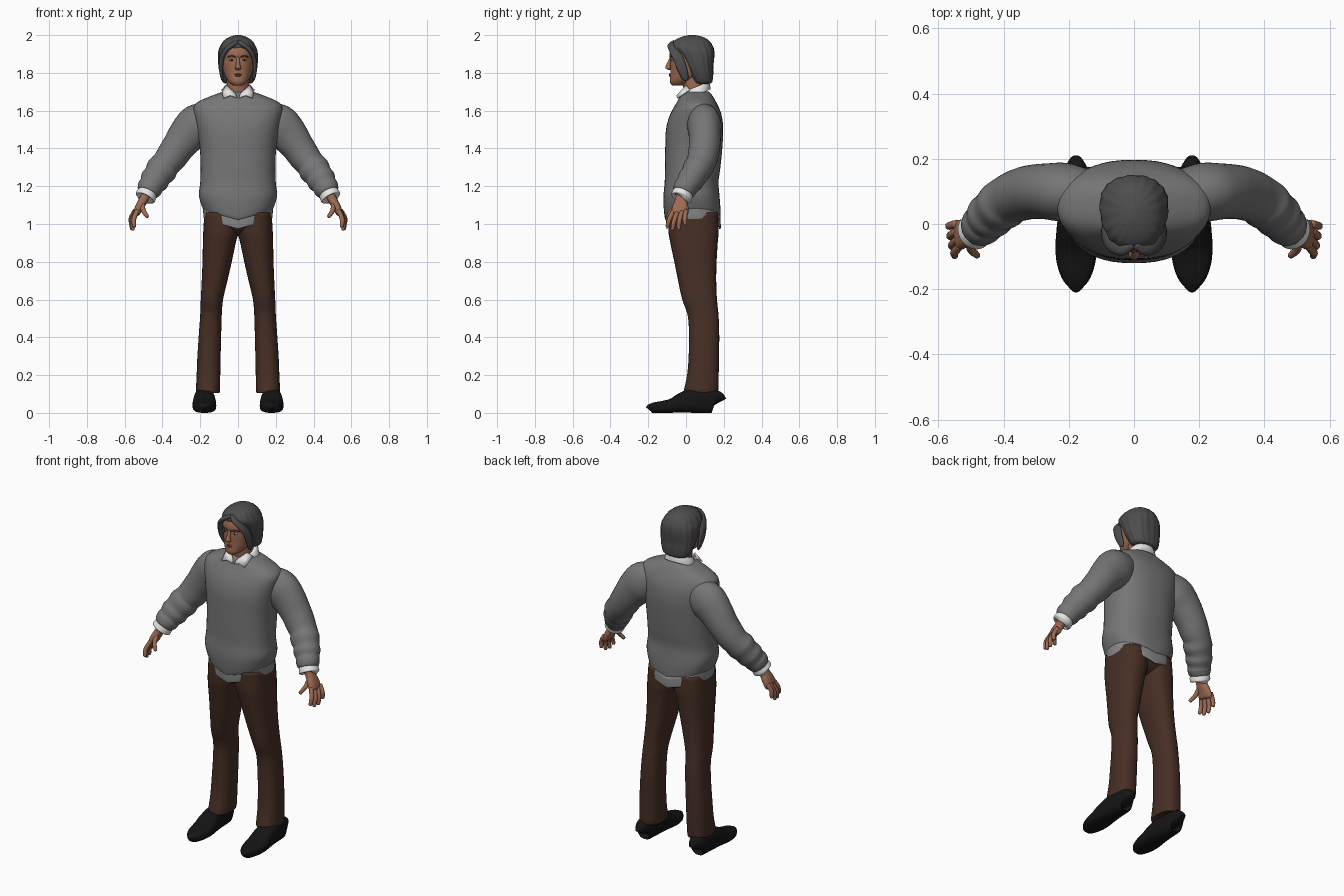
import bpy, bmesh, math
from mathutils import Vector


def material(name, r, g, b):
    m = bpy.data.materials.new(name)
    m.diffuse_color = (r, g, b, 1)
    return m


WOOL = material("grey wool", .18, .18, .18)
TAIL = material("pale grey cloth", .25, .25, .25)
WHITE = material("white cotton", .8, .8, .79)
BROWN = material("brown cloth", .062, .028, .018)
SKIN = material("skin", .34, .145, .085)
LIP = material("lips", .22, .075, .05)
HAIR = material("dark grey hair", .075, .075, .075)
BLACK = material("black leather", .007, .007, .007)
EYE = material("eye white", .45, .38, .33)


def finish(name, bm, mat, mirror=False):
    bmesh.ops.recalc_face_normals(bm, faces=bm.faces)
    me = bpy.data.meshes.new(name)
    bm.to_mesh(me)
    bm.free()
    for p in me.polygons:
        p.use_smooth = True
    ob = bpy.data.objects.new(name, me)
    bpy.context.collection.objects.link(ob)
    me.materials.append(mat)
    if mirror:
        mod = ob.modifiers.new("mirror", 'MIRROR')
        mod.use_mirror_merge = False
    return ob


def spline(rows, steps):
    """Catmull-Rom through rows of (x, y, z, ru, rv)."""
    out = []
    for i in range(len(rows) - 1):
        a, b, c, d = (rows[max(i - 1, 0)], rows[i], rows[i + 1],
                      rows[min(i + 2, len(rows) - 1)])
        for s in range(steps):
            t = s / steps
            out.append([.5 * (2 * q + (r - p) * t + (2 * p - 5 * q + 4 * r - w) * t * t
                              + (3 * q - p - 3 * r + w) * t ** 3)
                        for p, q, r, w in zip(a, b, c, d)])
    return out + [list(rows[-1])]


def loft(name, rows, mat, n=32, p=2.0, follow=False, ref=(0, 1, 0),
         mirror=False, warp=None, ripple=(0, 0), steps=4):
    """Skin superellipse rings; horizontal, or square to the path if follow."""
    rows = spline(rows, steps)
    bm = bmesh.new()
    rings = []
    for i, r in enumerate(rows):
        c = Vector(r[:3])
        t = Vector((0, 0, 1))
        if follow:
            t = (Vector(rows[min(i + 1, len(rows) - 1)][:3])
                 - Vector(rows[max(i - 1, 0)][:3])).normalized()
        v = Vector(ref)
        v = (v - t * v.dot(t)).normalized()
        u = v.cross(t)
        ring = []
        for k in range(n):
            a = 2 * math.pi * k / n
            ca, sa = math.cos(a), math.sin(a)
            g = 1 + ripple[0] * math.sin(ripple[1] * a + 9 * r[2])
            x = math.copysign(abs(ca) ** (2 / p), ca) * max(r[3], .001) * g
            y = math.copysign(abs(sa) ** (2 / p), sa) * max(r[4], .001) * g
            co = c + u * x + v * y
            ring.append(bm.verts.new(warp(co) if warp else co))
        rings.append(ring)
    for a, b in zip(rings, rings[1:]):
        for k in range(n):
            bm.faces.new((a[k], a[(k + 1) % n], b[(k + 1) % n], b[k]))
    bm.faces.new(rings[0])
    bm.faces.new(rings[-1])
    return finish(name, bm, mat, mirror)


def slab(z, front, back, half, cx=0):
    return (cx, (front + back) / 2, z, half, (back - front) / 2)


def span(z, front, back, x0, x1):
    return slab(z, front, back, (x1 - x0) / 2, (x0 + x1) / 2)


def ball(name, loc, scale, mat, mirror=True):
    bm = bmesh.new()
    bmesh.ops.create_uvsphere(bm, u_segments=16, v_segments=10, radius=1)
    for v in bm.verts:
        v.co = Vector(loc) + Vector([a * b for a, b in zip(v.co, scale)])
    return finish(name, bm, mat, mirror)


def hem_dip(co):
    # lower the hem towards the middle of the front and back
    k = max(0, min(1, (1.2 - co.z) / .12))
    co.z -= .055 * k * max(0, 1 - abs(co.x) / .2)
    return co


# Sweater body and the cloth tail below it
loft("sweater_body", [slab(*r) for r in [
    (1.075, -.095, .165, .172), (1.08, -.11, .18, .183), (1.12, -.118, .182, .2),
    (1.16, -.12, .178, .207), (1.22, -.113, .172, .2), (1.3, -.112, .182, .198),
    (1.4, -.11, .192, .202), (1.5, -.106, .197, .216), (1.57, -.088, .19, .23),
    (1.615, -.066, .175, .235), (1.645, -.048, .16, .215), (1.675, -.033, .143, .15),
    (1.698, -.012, .125, .085), (1.702, 0, .11, .06)]],
    WOOL, n=48, p=2.35, warp=hem_dip)
loft("sweater_hem", [slab(*r) for r in [
    (1.03, -.098, .175, .173), (1.034, -.104, .184, .181), (1.09, -.108, .182, .186)]],
    TAIL, n=48, p=2.3, warp=hem_dip)

# Sleeves with soft folds towards the cuff
loft("sleeves", [
    (.14, .09, 1.555, .09, .075), (.21, .097, 1.525, .112, .09),
    (.265, .1, 1.475, .102, .086), (.315, .098, 1.41, .088, .083),
    (.355, .088, 1.352, .083, .08), (.385, .075, 1.315, .077, .076),
    (.405, .058, 1.287, .084, .077), (.427, .04, 1.256, .074, .07),
    (.442, .024, 1.232, .077, .071), (.457, .008, 1.207, .066, .063),
    (.467, -.004, 1.19, .067, .063), (.48, -.016, 1.166, .056, .056),
    (.482, -.018, 1.162, .04, .04)], WOOL, follow=True, mirror=True)
loft("shirt_cuffs", [(.475, -.012, 1.175, .05, .052), (.486, -.021, 1.151, .055, .056),
                     (.493, -.026, 1.138, .053, .054), (.494, -.027, 1.136, .03, .035)],
     WHITE, follow=True, mirror=True)

# Hands
loft("palms", [(.483, -.02, 1.165, .027, .03), (.502, -.026, 1.125, .024, .032),
               (.522, -.03, 1.09, .022, .043), (.537, -.034, 1.058, .018, .046),
               (.541, -.036, 1.048, .008, .038)],
     SKIN, n=20, p=2.4, follow=True, mirror=True)
for label, base, tip in [
        ("index", (.532, -.066, 1.072), (.55, -.1, .982)),
        ("middle", (.539, -.045, 1.065), (.557, -.073, .966)),
        ("ring", (.544, -.022, 1.065), (.562, -.04, .968)),
        ("little", (.544, .001, 1.072), (.567, -.004, .993)),
        ("thumb", (.505, -.045, 1.11), (.478, -.1, 1.035))]:
    a, b = Vector(base), Vector(tip)
    m = (a + b) / 2 + Vector((.01, -.004, 0))
    r = .0125
    loft(label + "_fingers", [(*a, r, r), (*m, r, r), (*(m * .25 + b * .75), .0105, .0105),
                              (*(m * .05 + b * .95), .008, .008), (*b, .001, .001)],
         SKIN, n=12, follow=True, mirror=True)

# Trousers
loft("trouser_legs", [span(*r) for r in [
    (.108, .0, .158, .105, .212), (.112, -.012, .17, .096, .222),
    (.2, .006, .173, .094, .219), (.3, .014, .175, .092, .215),
    (.42, .016, .176, .089, .207), (.52, .008, .172, .086, .2),
    (.6, -.02, .164, .079, .197), (.7, -.042, .16, .056, .192),
    (.8, -.062, .162, .033, .188), (.9, -.083, .168, .012, .186),
    (.96, -.093, .173, -.004, .184), (1.06, -.095, .17, -.01, .178)]],
    BROWN, p=2.35, mirror=True)
loft("trouser_hips", [slab(*r) for r in [
    (.94, -.02, .1, .07), (.96, -.06, .14, .14), (1.0, -.092, .17, .178),
    (1.07, -.095, .172, .176)]], BROWN, p=2.4)

# Shoes: rings run from toe to heel with the sole held flat
loft("shoes", [(.178, y, h / 2, w, h / 2) for y, w, h in [
    (-.197, .006, .035), (-.19, .024, .046), (-.165, .044, .056), (-.12, .059, .064),
    (-.07, .063, .078), (-.02, .06, .108), (.03, .055, .128), (.09, .05, .13),
    (.14, .045, .125), (.16, .036, .115), (.166, .015, .1)]],
    BLACK, p=2.7, follow=True, ref=(0, 0, 1), mirror=True,
    warp=lambda c: Vector((c.x, c.y, max(c.z, 0))))

# Head and neck
loft("head", [slab(*r) for r in [
    (1.732, -.062, -.02, .014), (1.736, -.076, .0, .03), (1.753, -.085, .03, .049),
    (1.78, -.084, .08, .067), (1.81, -.083, .11, .077), (1.85, -.084, .125, .084),
    (1.875, -.083, .13, .085), (1.9, -.087, .13, .085), (1.94, -.074, .12, .075),
    (1.975, -.035, .09, .04)]], SKIN, p=2.15)
loft("neck", [(0, .055, 1.64, .067, .066), (0, .048, 1.7, .06, .06),
              (0, .035, 1.8, .06, .06)], SKIN)

# Face details
loft("nose", [(0, -.08, 1.883, .008, .006), (0, -.087, 1.86, .009, .009),
              (0, -.094, 1.838, .013, .014), (0, -.094, 1.825, .017, .014),
              (0, -.086, 1.816, .009, .007)], SKIN, n=16)
ball("eyes", (.033, -.072, 1.868), (.014, .009, .006), EYE)
ball("irises", (.033, -.0785, 1.868), (.005, .004, .005), BLACK)
loft("eyebrows", [(.014, -.083, 1.884, .003, .003), (.034, -.081, 1.89, .005, .004),
                  (.055, -.067, 1.884, .003, .003)], HAIR, n=8, follow=True,
     ref=(0, 0, 1), mirror=True)
for label, z in (("upper_lip", 1.793), ("lower_lip", 1.785)):
    loft(label, [(-.026, -.072, 1.789, .002, .002), (0, -.085, z, .006, .0045),
                 (.026, -.072, 1.789, .002, .002)], LIP, n=10, follow=True, ref=(0, 0, 1))

# Hair: a cap with grooves, and two front locks framing the face
loft("hair", [slab(*r) for r in [
    (1.742, .06, .12, .055), (1.75, .04, .138, .078), (1.79, .016, .144, .094),
    (1.83, -.008, .144, .102), (1.88, -.035, .149, .105), (1.915, -.062, .149, .103),
    (1.94, -.079, .142, .094), (1.97, -.062, .122, .075), (1.99, -.025, .09, .045),
    (2.0, .015, .05, .012)]], HAIR, n=96, p=2.3, ripple=(.014, 17))
loft("hair_locks", [(.004, -.062, 1.962, .012, .012), (.035, -.077, 1.945, .013, .02),
                    (.066, -.064, 1.915, .013, .024), (.085, -.04, 1.875, .012, .027),
                    (.09, -.022, 1.825, .011, .026), (.085, -.004, 1.775, .008, .018),
                    (.082, .004, 1.757, .002, .004)],
     HAIR, n=16, follow=True, mirror=True)


# Shirt collar: band tilted up at the back, plus two folded points
def tilt(co):
    co.z += (co.y + .02) * .42
    return co


loft("collar_band", [slab(1.65, -.02, .13, .09), slab(1.675, -.016, .127, .083),
                     slab(1.693, -.01, .12, .073), slab(1.696, -.005, .113, .066)],
     WHITE, warp=tilt)
bm = bmesh.new()
bm.faces.new([bm.verts.new(c) for c in [
    (.012, -.032, 1.692), (.004, -.046, 1.668), (.04, -.05, 1.682),
    (.078, -.048, 1.668), (.088, .02, 1.712), (.06, .0, 1.735)]])
bmesh.ops.triangulate(bm, faces=bm.faces)
flap = finish("collar_points", bm, WHITE, True)
flap.modifiers.new("thickness", 'SOLIDIFY').thickness = .006
